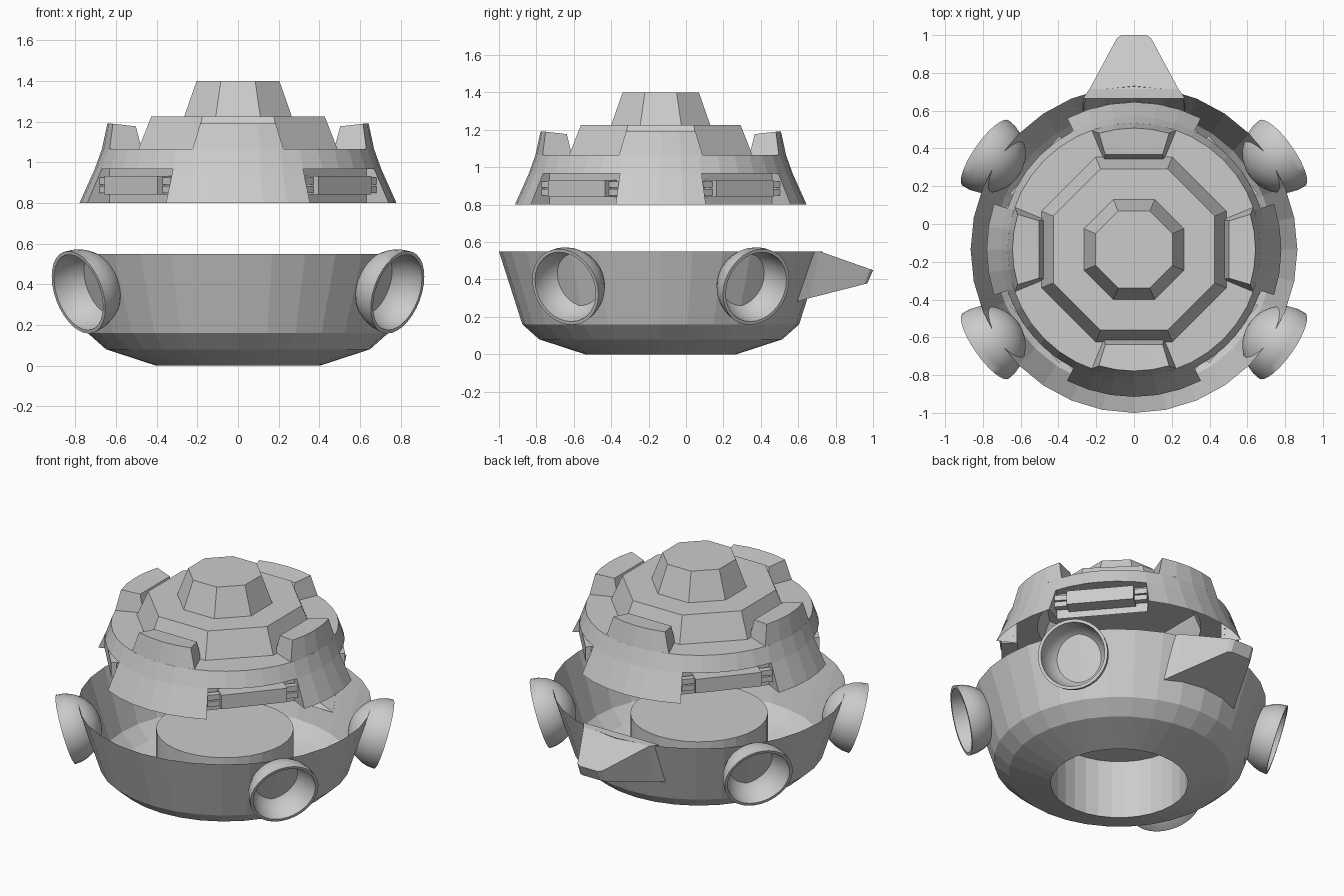
import bpy, math
from mathutils import Vector, Matrix

if "Cube" in bpy.data.objects:
    bpy.data.objects.remove(bpy.data.objects["Cube"])

CY = -0.135                      # y of the round body's axis
rad = math.radians


def make(name, verts, faces, smooth=False):
    me = bpy.data.meshes.new(name)
    me.from_pydata([tuple(v) for v in verts], [], faces)
    me.update()
    ob = bpy.data.objects.new(name, me)
    bpy.context.collection.objects.link(ob)
    if smooth:
        for p in me.polygons:
            p.use_smooth = True
    return ob


def polar(r, a, z):
    """Point on the body; a in degrees counter-clockwise from +x."""
    return Vector((r * math.cos(rad(a)), CY + r * math.sin(rad(a)), z))


def revolve(name, profile, n, a0=0, a1=360, cap=False):
    full = a1 - a0 == 360
    cols = n if full else n + 1
    verts = [polar(r, a0 + (a1 - a0) * i / n, z) for r, z in profile for i in range(cols)]
    faces = []
    for k in range(len(profile) - 1):
        for i in range(n):
            j = (i + 1) % cols
            faces.append((k * cols + i, k * cols + j, (k + 1) * cols + j, (k + 1) * cols + i))
    if cap:
        faces.append(tuple(range((len(profile) - 1) * cols, len(profile) * cols)))
    return make(name, verts, faces)


# Open lower bowl with a raised capped well in the middle
revolve("lower_bowl", [(0.865, 0.55), (0.74, 0.16), (0.65, 0.08), (0.405, 0)][::-1], 32)
revolve("center_well", [(0.405, 0), (0.405, 0.38)], 32, cap=True)

# Dome: continuous upper band with flat shoulder
LOW, MID, TOP = (0.78, 0.80), (0.705, 0.967), (0.67, 1.065)
revolve("dome_band", [MID, TOP, (0.48, 1.065)], 40)

# Dome: skirt panels between the recesses (narrow at the sides, wide front and back)
for name, mid, half in (("right", 0, 18), ("back", 90, 27), ("left", 180, 18), ("front", 270, 27)):
    revolve("skirt_" + name, [LOW, MID], 4 if half == 18 else 6, mid - half, mid + half)

# Stepped octagonal turret
oct_r = 1 / math.cos(rad(22.5))
for name, prof in (("turret_lower", [(0.49, 1.065), (0.427, 1.225)]),
                   ("turret_upper", [(0.265, 1.225), (0.204, 1.40)])):
    revolve(name, [(r * oct_r, z) for r, z in prof], 8, 22.5, 382.5, cap=True)


# Raised blocks on the shoulder
def block(name, mid):
    n = 4
    rings = [(0.67, 1.065, 19.5), (0.643, 1.19, 16.8), (0.525, 1.177, 16.8), (0.50, 1.065, 18.5)]
    verts, faces = [], []
    for k, (r, z, half) in enumerate(rings):
        for i in range(n + 1):
            a = -half + 2 * half * i / n
            # inner edges are straight, outer edges follow the dome
            rr = r if k < 2 else r * math.cos(rad(half)) / math.cos(rad(a))
            verts.append(polar(rr, mid + a, z))
    m = n + 1
    for k in range(3):
        for i in range(n):
            faces.append((k * m + i, k * m + i + 1, k * m + m + i + 1, k * m + m + i))
    faces += [(0, m, 2 * m, 3 * m), (n, 3 * m + n, 2 * m + n, m + n)]
    make(name, verts, faces)


for name, mid in (("right", 0), ("back", 90), ("left", 180), ("front", 270)):
    block("shoulder_block_" + name, mid)


# Recess between skirt panels, with a long housing and twin rods at its ends
def box(name, mid, d, half_d, t, half_t, z, half_z):
    """Box at distance d along direction mid, offset t along the tangent."""
    n = Vector((math.cos(rad(mid)), math.sin(rad(mid)), 0))
    s = Vector((-n.y, n.x, 0))
    c = Vector((0, CY, z)) + n * d + s * t
    v = [c + n * half_d * i + s * half_t * j + Vector((0, 0, half_z * k))
         for i in (-1, 1) for j in (-1, 1) for k in (-1, 1)]
    make(name, v, [(0, 1, 3, 2), (4, 6, 7, 5), (0, 4, 5, 1), (2, 3, 7, 6), (0, 2, 6, 4), (1, 5, 7, 3)])


def recess(name, a0, a1):
    mid, n = (a0 + a1) / 2, 6
    half = rad((a1 - a0) / 2)
    d = Vector((math.cos(rad(mid)), math.sin(rad(mid)), 0))
    arc = [polar(MID[0], a0 + (a1 - a0) * i / n, MID[1]) for i in range(n + 1)]
    depth = MID[0] * math.cos(half) - 0.60
    i0, i1 = arc[0] - d * depth, arc[-1] - d * depth
    drop = Vector((0, 0, LOW[1] - MID[1]))
    verts = arc + [i1, i0, i1 + drop, i0 + drop, polar(LOW[0], a0, LOW[1]), polar(LOW[0], a1, LOW[1])]
    b = n + 1
    make(name, verts, [tuple(range(n + 3)), (b, b + 1, b + 3, b + 2),
                       (0, b + 4, b + 3, b + 1), (n, b, b + 2, b + 5)])
    box(name + "_housing", mid, 0.645, 0.047, 0, 0.20, 0.887, 0.045)
    for t in (-1, 1):
        for z in (0.866, 0.908):
            box(name + "_rod", mid, 0.64, 0.02, t * 0.235, 0.04, z, 0.017)


for name, a0, a1 in (("recess_back_right", 18, 63), ("recess_back_left", 117, 162),
                     ("recess_front_left", 198, 243), ("recess_front_right", 297, 342)):
    recess(name, a0, a1)


# Four smooth hemispherical dishes passing through the bowl wall, tilted down with it
def dish(name, sx, sy):
    prof = [(0.212 * math.sin(rad(t)), -0.212 * math.cos(rad(t))) for t in range(6, 91, 12)]
    prof += [(0.212, 0.0), (0.194, 0.0)]
    prof += [(0.194 * math.sin(rad(t)), -0.194 * math.cos(rad(t))) for t in range(78, 5, -12)]
    az = math.atan2(sy * math.sin(rad(35)), sx * math.cos(rad(35)))
    axis = Vector((math.cos(az), math.sin(az), -math.tan(rad(17))))
    rot = axis.to_track_quat('Z', 'Y').to_matrix().to_4x4()
    mat = Matrix.Translation((sx * 0.785, CY + sy * 0.51, 0.36)) @ rot
    n = 32
    verts = [mat @ Vector((r * math.cos(2 * math.pi * i / n), r * math.sin(2 * math.pi * i / n), z))
             for r, z in prof for i in range(n)]
    faces = [(k * n + i, k * n + (i + 1) % n, (k + 1) * n + (i + 1) % n, (k + 1) * n + i)
             for k in range(len(prof) - 1) for i in range(n)]
    faces += [tuple(range(n))[::-1], tuple(range((len(prof) - 1) * n, len(prof) * n))]
    ob = make(name, verts, faces)
    bpy.ops.object.select_all(action='DESELECT')
    ob.select_set(True)
    bpy.context.view_layer.objects.active = ob
    bpy.ops.object.shade_smooth_by_angle(angle=rad(40))


for sy, fb in ((-1, "front"), (1, "back")):
    for sx, lr in ((-1, "left"), (1, "right")):
        dish("dish_%s_%s" % (fb, lr), sx, sy)

# Tapered beak at the back: cross-sections (half width, y top, z top, y bottom, z bottom)
sections = [(0.27, 0.665, 0.55, 0.59, 0.28), (0.235, 0.715, 0.55, 0.66, 0.30),
            (0.09, 0.985, 0.455, 0.955, 0.375), (0.065, 1.0, 0.45, 0.97, 0.38)]
verts, faces = [], []
for w, yt, zt, yb, zb in sections:
    verts += [(-w, yt, zt), (w, yt, zt), (w, yb, zb), (-w, yb, zb)]
for k in range(len(sections) - 1):
    for i in range(4):
        j = (i + 1) % 4
        faces.append((k * 4 + i, k * 4 + j, k * 4 + 4 + j, k * 4 + 4 + i))
faces.append((12, 13, 14, 15))
make("back_beak", verts, faces)
